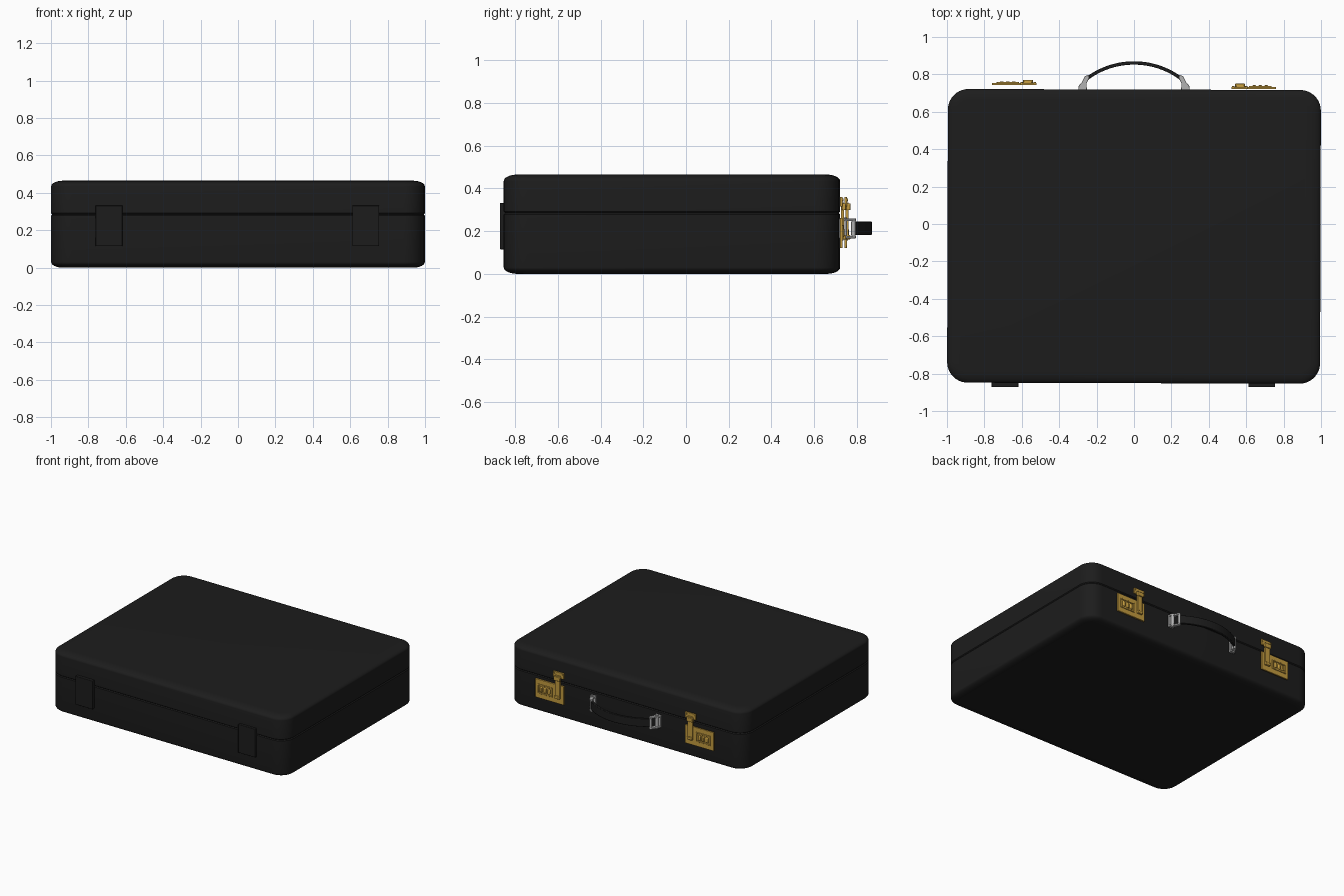
import bpy, bmesh, math
from mathutils import Matrix

if "Cube" in bpy.data.objects:
    bpy.data.objects.remove(bpy.data.objects["Cube"])


def material(name, rgb):
    m = bpy.data.materials.new(name)
    m.diffuse_color = (*rgb, 1)
    m.use_nodes = True
    m.node_tree.nodes["Principled BSDF"].inputs["Base Color"].default_value = m.diffuse_color
    return m


LEATHER = material("black_leather", (0.012, 0.012, 0.012))
GOLD = material("brass", (0.55, 0.33, 0.05))
STEEL = material("steel", (0.45, 0.45, 0.45))


def finish(name, bm, mat, bevel=0.0):
    bmesh.ops.recalc_face_normals(bm, faces=bm.faces)
    me = bpy.data.meshes.new(name)
    bm.to_mesh(me)
    bm.free()
    ob = bpy.data.objects.new(name, me)
    bpy.context.collection.objects.link(ob)
    me.materials.append(mat)
    if bevel:
        mod = ob.modifiers.new("bevel", 'BEVEL')
        mod.width, mod.segments = bevel, 2
    bpy.ops.object.select_all(action='DESELECT')
    ob.select_set(True)
    bpy.context.view_layer.objects.active = ob
    bpy.ops.object.shade_smooth_by_angle(angle=math.radians(35))
    return ob


def loft(name, rings, mat, bevel=0.0):
    """Skin a list of equal-length closed rings and cap both ends."""
    bm = bmesh.new()
    rows = [[bm.verts.new(p) for p in ring] for ring in rings]
    n = len(rows[0])
    for a, b in zip(rows, rows[1:]):
        for i in range(n):
            j = (i + 1) % n
            bm.faces.new((a[i], a[j], b[j], b[i]))
    bm.faces.new(rows[0])
    bm.faces.new(rows[-1])
    return finish(name, bm, mat, bevel)


def box(name, x, y, z, mat, bevel=0.0):
    ring = lambda h: [(x[0], y[0], h), (x[1], y[0], h), (x[1], y[1], h), (x[0], y[1], h)]
    return loft(name, [ring(z[0]), ring(z[1])], mat, bevel)


def cylinder(name, centre, r, length, axis, mat, sides=20, bevel=0.0):
    bm = bmesh.new()
    rot = {'X': Matrix.Rotation(math.pi / 2, 4, 'Y'),
           'Y': Matrix.Rotation(math.pi / 2, 4, 'X'), 'Z': Matrix()}[axis]
    bmesh.ops.create_cone(bm, cap_ends=True, segments=sides, radius1=r, radius2=r,
                          depth=length, matrix=Matrix.Translation(centre) @ rot)
    return finish(name, bm, mat, bevel)


def rounded_rect(inset, z, hx=0.997, hy=0.785, r=0.11, seg=10):
    pts, rad = [], r - inset
    for k, (sx, sy) in enumerate(((1, 1), (-1, 1), (-1, -1), (1, -1))):
        for i in range(seg + 1):
            a = math.pi / 2 * (k + i / seg)
            pts.append((sx * (hx - r) + rad * math.cos(a),
                        sy * (hy - r) + rad * math.sin(a), z))
    return pts


def shell(name, z_outer, z_seam):
    """Case half: soft elliptical outer edge, straight wall, small lip at the seam."""
    d = 1 if z_seam > z_outer else -1
    rings = []
    for i in range(9):
        a = math.pi / 2 * i / 8
        rings.append(rounded_rect(0.065 * (1 - math.sin(a)), z_outer + d * 0.03 * (1 - math.cos(a))))
    rings.append(rounded_rect(0.0, z_seam - d * 0.006))
    rings.append(rounded_rect(0.006, z_seam))
    ob = loft(name, rings, LEATHER)
    ob.location = (0, -0.066, 0)
    ob.rotation_euler.z = -0.003


# Case halves
shell("lower_case", 0.0, 0.285)
shell("lid", 0.465, 0.285)

# Hinge covers on the front
for s, tag in ((-1, "left"), (1, "right")):
    cx = -0.69 if s < 0 else 0.683
    box("hinge_" + tag, (cx - 0.072, cx + 0.072), (-0.872, -0.83), (0.115, 0.332), LEATHER, 0.003)

# Arched handle strap
R, half = 0.43, math.asin(0.255 / 0.43)
rings = []
for i in range(33):
    a = -half + 2 * half * i / 32
    rings.append([(r * math.sin(a), 0.87 - R + r * math.cos(a), z)
                  for r, z in ((R - 0.018, 0.182), (R, 0.182), (R, 0.245), (R - 0.018, 0.245))])
loft("handle_strap", rings, LEATHER, 0.003)

# Handle brackets
for s, tag in ((-1, "left"), (1, "right")):
    side = [(0.297, 0.72), (0.252, 0.72), (0.254, 0.75), (0.237, 0.787),
            (0.25, 0.796), (0.262, 0.79), (0.282, 0.752), (0.295, 0.742)]
    for z0, part in ((0.166, "lower"), (0.247, "upper")):
        loft(f"bracket_cheek_{part}_{tag}",
             [[(s * x, y, z) for x, y in side] for z in (z0, z0 + 0.012)], STEEL, 0.002)
    box("bracket_base_" + tag, sorted((s * 0.252, s * 0.297)), (0.715, 0.731), (0.166, 0.259), STEEL, 0.002)
    cylinder("bracket_pin_" + tag, (s * 0.25, 0.784, 0.2125), 0.009, 0.09, 'Z', STEEL)
    cylinder("bracket_pivot_" + tag, (s * 0.274, 0.742, 0.2125), 0.012, 0.104, 'Z', STEEL)

# Combination latches
for s, tag, y in ((-1, "left", 0.742), (1, "right", 0.721)):
    def part(name, x0, x1, y0, y1, z0, z1, bevel=0.002):
        box(f"latch_{name}_{tag}", sorted((s * x0, s * x1)), (y + y0, y + y1), (z0, z1), GOLD, bevel)

    part("plate", 0.52, 0.76, 0, 0.012, 0.12, 0.262)
    part("catch", 0.52, 0.61, 0, 0.012, 0.315, 0.36)
    part("hasp", 0.546, 0.588, 0.004, 0.02, 0.16, 0.335)
    part("hasp_head", 0.54, 0.594, 0.01, 0.029, 0.298, 0.33, 0.004)
    part("slider", 0.546, 0.588, 0.01, 0.028, 0.16, 0.182, 0.004)
    # Frame around the number wheels
    part("frame_top", 0.614, 0.736, 0.008, 0.017, 0.22, 0.228)
    part("frame_bottom", 0.614, 0.736, 0.008, 0.017, 0.156, 0.164)
    part("frame_inner", 0.614, 0.621, 0.008, 0.017, 0.156, 0.228)
    part("frame_outer", 0.729, 0.736, 0.008, 0.017, 0.156, 0.228)
    for i in range(3):
        part(f"wheel_{i}", 0.632 + i * 0.032, 0.654 + i * 0.032, 0.006, 0.021, 0.172, 0.212, 0.005)
    # Catch rivets
    for x in (0.53, 0.6):
        cylinder("latch_rivet_" + tag, (s * x, y + 0.012, 0.346), 0.006, 0.008, 'Y', GOLD, 12)
